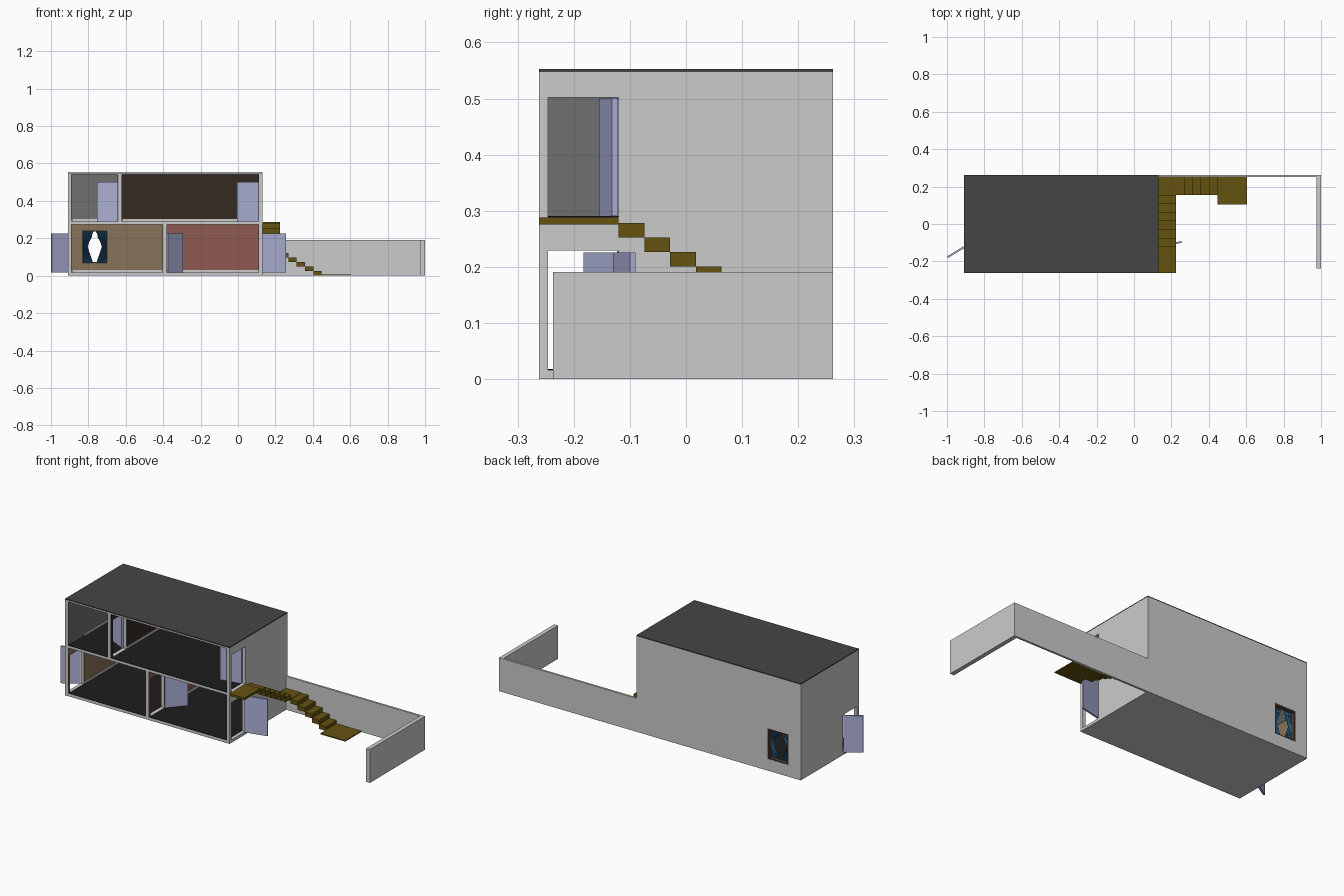
import bpy, bmesh, math
from mathutils import Matrix, Vector

if "Cube" in bpy.data.objects:
    bpy.data.objects.remove(bpy.data.objects["Cube"])


def material(name, rgb):
    m = bpy.data.materials.new(name)
    m.diffuse_color = (*rgb, 1)
    m.use_nodes = True
    m.node_tree.nodes["Principled BSDF"].inputs["Base Color"].default_value = m.diffuse_color
    return m


GREY = None
ROOF = material("dark_roof", (0.06, 0.06, 0.06))
FLOOR = material("dark_floor", (0.012, 0.012, 0.012))
TAN = material("tan_paint", (0.24, 0.17, 0.10))
RED = material("red_paint", (0.28, 0.10, 0.085))
BROWN = material("dark_brown_paint", (0.035, 0.023, 0.016))
SLATE = material("grey_paint", (0.16, 0.16, 0.16))
DOOR = material("pale_blue_door", (0.42, 0.45, 0.68))
WOOD = material("olive_wood", (0.13, 0.085, 0.005))
BLUE = material("blue_curtain", (0.02, 0.09, 0.18))
FRAME = material("brown_frame", (0.09, 0.05, 0.03))


def finish(name, bm, mat):
    me = bpy.data.meshes.new(name)
    bm.to_mesh(me)
    bm.free()
    ob = bpy.data.objects.new(name, me)
    bpy.context.collection.objects.link(ob)
    if mat:
        me.materials.append(mat)
    return ob


def boxes(name, items, mat=GREY):
    """One object from boxes given as (x0, x1, y0, y1, z0, z1)."""
    bm = bmesh.new()
    for x0, x1, y0, y1, z0, z1 in items:
        mtx = (Matrix.Translation(((x0 + x1) / 2, (y0 + y1) / 2, (z0 + z1) / 2))
               @ Matrix.Diagonal((x1 - x0, y1 - y0, z1 - z0, 1)))
        bmesh.ops.create_cube(bm, size=1, matrix=mtx)
    return finish(name, bm, mat)


XL, XR, Y0, Y1 = -0.91, 0.13, -0.262, 0.262
T = 0.017                       # wall thickness
D0, D1, DH = -0.246, -0.12, 0.213   # doorway span in y and its height
YB = Y1 - T                     # inner face of the back wall
G0, G1 = 0.016, 0.275           # ground storey heights
U0, U1 = 0.289, 0.540           # upper storey heights
WX0, WX1, WZ0, WZ1 = -0.832, -0.70, 0.067, 0.242   # window


def side(x0, x1, z0, z1, doorway, y1=YB):
    """Wall across x, optionally with a doorway near the front."""
    if not doorway:
        return [(x0, x1, Y0, y1, z0, z1)]
    top = z0 + DH
    return [(x0, x1, Y0, D0, z0, z1), (x0, x1, D1, y1, z0, z1),
            (x0, x1, D0, D1, top, z1)]


def pierced(x0, x1, y0, y1, z0, z1):
    """Wall along x with the window hole."""
    return [(x0, WX0, y0, y1, z0, z1), (WX1, x1, y0, y1, z0, z1),
            (WX0, WX1, y0, y1, z0, WZ0), (WX0, WX1, y0, y1, WZ1, z1)]


# Slabs and roof
boxes("base_slab", [(XL, XR, Y0, Y1, 0, G0)])
boxes("middle_slab", [(XL, XR, Y0, YB, G1, U0)])
boxes("ceiling_slab", [(XL, XR, Y0, Y1, U1, 0.547)])
boxes("roof", [(XL, XR, Y0, Y1, 0.547, 0.553)], ROOF)

# Outer walls and partitions
boxes("back_wall", pierced(XL, XR, YB, Y1, G0, U1))
boxes("left_wall_lower", side(XL, XL + T, G0, G1, True))
boxes("left_wall_upper", side(XL, XL + T, U0, U1, False))
boxes("right_wall_lower", side(XR - T, XR, G0, G1, True))
boxes("right_wall_upper", side(XR - T, XR, U0, U1, True))
boxes("partition_lower", side(-0.40, -0.40 + T, G0, G1, True))
boxes("partition_upper", side(-0.64, -0.64 + T, U0, U1, True))

# Room linings: painted walls, dark floor and skirting
L = 0.003
rooms = [
    ("tan_room", XL + T, -0.40, G0, G1, TAN, True, True, True),
    ("red_room", -0.40 + T, XR - T, G0, G1, RED, True, True, False),
    ("grey_room", XL + T, -0.64, U0, U1, SLATE, False, True, False),
    ("brown_room", -0.64 + T, XR - T, U0, U1, BROWN, True, True, False),
]
for name, a, b, z0, z1, paint, dl, dr, window in rooms:
    back = (a, b, YB - L, YB, z0, z1)
    boxes(name + "_walls", side(a, a + L, z0, z1, dl, YB - L)
          + side(b - L, b, z0, z1, dr, YB - L)
          + (pierced(*back) if window else [back]), paint)
    boxes(name + "_floor", [(a + L, b - L, Y0, YB - L, z0, z0 + 0.002)], FLOOR)
    boxes(name + "_skirting", [(a + L, b - L, YB - 0.007, YB - L, z0, z0 + 0.014),
                               (a + L, a + 0.007, D1, YB - 0.007, z0, z0 + 0.014)])

# Window frame lining the hole
F = 0.006
boxes("window_frame", [
    (WX0, WX0 + F, YB - 0.004, Y1 - 0.001, WZ0, WZ1),
    (WX1 - F, WX1, YB - 0.004, Y1 - 0.001, WZ0, WZ1),
    (WX0 + F, WX1 - F, YB - 0.004, Y1 - 0.001, WZ0, WZ0 + F),
    (WX0 + F, WX1 - F, YB - 0.004, Y1 - 0.001, WZ1 - F, WZ1)], FRAME)

# Pleated curtains, tied so the gap is widest in the middle
GAP = [(0.069, 0.010), (0.085, 0.014), (0.13, 0.030), (0.155, 0.038),
       (0.18, 0.030), (0.205, 0.016), (0.228, 0.012), (0.240, 0.001)]
for name, s in (("left_curtain", -1), ("right_curtain", 1)):
    bm = bmesh.new()
    mid, half, n = (WX0 + WX1) / 2, (WX1 - WX0) / 2, 8
    rows = [[bm.verts.new((mid + s * (g + (half - g) * i / n),
                           YB - 0.007 + 0.003 * (-1) ** i, z))
             for i in range(n + 1)] for z, g in GAP]
    for r, q in zip(rows, rows[1:]):
        for i in range(n):
            bm.faces.new((r[i], r[i + 1], q[i + 1], q[i]))
    bmesh.ops.recalc_face_normals(bm, faces=bm.faces)
    finish(name, bm, BLUE)


def door(name, hinge, tip, z0):
    """Open door leaf from its hinge to its free edge."""
    h, t = Vector(hinge), Vector(tip)
    d = t - h
    ob = boxes(name, [(0, d.length, -0.005, 0.005, 0, DH - 0.003)], DOOR)
    ob.location = (h.x, h.y, z0)
    ob.rotation_euler.z = math.atan2(d.y, d.x)


door("left_outer_door", (XL, -0.124), (-0.997, -0.178), G0)
door("right_outer_door", (XR, -0.125), (0.255, -0.095), G0)
door("lower_inner_door", (-0.378, -0.12), (-0.298, -0.028), G0 + 0.002)
door("upper_outer_door", (0.115, -0.127), (-0.005, -0.150), U0 + 0.002)
door("upper_inner_door", (-0.643, -0.125), (-0.753, -0.072), U0 + 0.002)

# Outside stair: top landing, flight along y, corner, flight along x, foot pad
SX, R = 0.225, 0.0258
boxes("top_landing", [(XR, SX, Y0, D1, 0.276, 0.288)], WOOD)
run = (0.155 - D1) / 6
boxes("upper_flight", [(XR, SX, D1 + i * run, D1 + (i + 1) * run,
                        0.278 - (i + 1) * R, 0.278 - i * R) for i in range(6)], WOOD)
boxes("corner_landing", [(XR, SX, 0.155, 0.25, 0.111, 0.123)], WOOD)
boxes("lower_flight", [(SX + i * 0.0445, SX + (i + 1) * 0.0445, 0.155, 0.25,
                        0.0242 * (4 - i), 0.0242 * (5 - i)) for i in range(5)], WOOD)
boxes("foot_pad", [(SX + 5 * 0.0445, 0.605, 0.105, 0.25, 0, 0.006)], WOOD)

# Garden wall
boxes("garden_back_wall", [(XR, 0.976, 0.25, Y1, 0, 0.191)])
boxes("garden_end_wall", [(0.976, 1.0, -0.237, Y1, 0, 0.191)])
